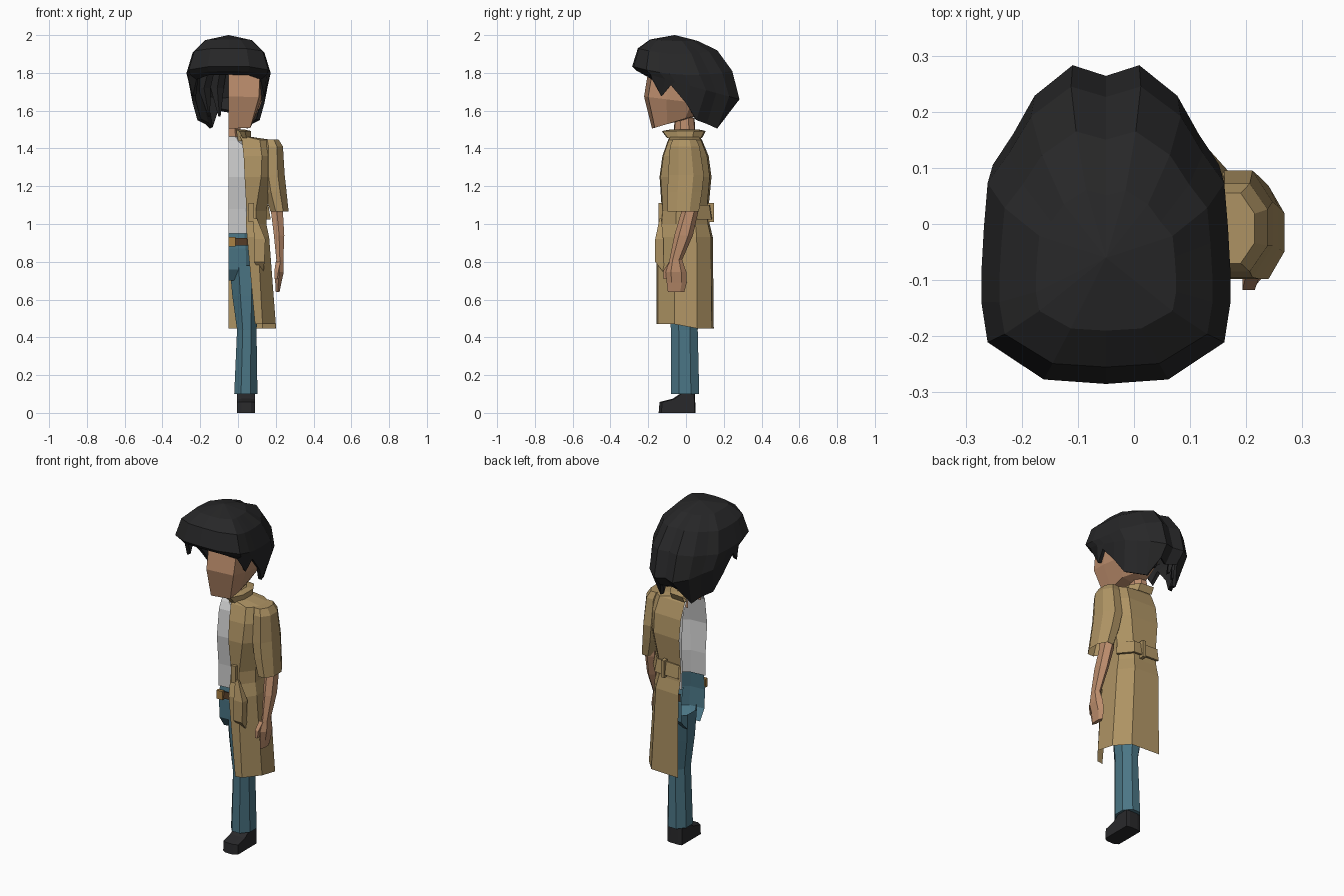
import bpy, bmesh, math

if "Cube" in bpy.data.objects:
    bpy.data.objects.remove(bpy.data.objects["Cube"])

CX = -0.05  # plane on which the half figure is cut


def mat(name, rgb):
    m = bpy.data.materials.new(name)
    m.diffuse_color = (*rgb, 1)
    m.use_nodes = True
    m.node_tree.nodes["Principled BSDF"].inputs["Base Color"].default_value = m.diffuse_color
    return m


TAN = mat("tan_cloth", (.42, .29, .125))
HAIR = mat("black_hair", (.02, .02, .021))
SKIN = mat("skin", (.5, .265, .15))
DENIM = mat("denim", (.07, .18, .235))
SHIRT = mat("light_cloth", (.55, .55, .56))
LEATHER = mat("brown_leather", (.09, .045, .02))
BUCKLE = mat("buckle", (.4, .22, .06))
SHOE = mat("dark_shoe", (.022, .022, .024))


def loft(name, rings, m, closed=False, cap0=False, cap1=False):
    """Skin a list of equal-length point rings with flat quads."""
    n = len(rings[0])
    verts = [p for r in rings for p in r]
    faces = []
    for i in range(len(rings) - 1):
        for j in range(n if closed else n - 1):
            k = (j + 1) % n
            faces.append((i*n + j, i*n + k, (i+1)*n + k, (i+1)*n + j))
    if cap0:
        faces.append(tuple(range(n))[::-1])
    if cap1:
        faces.append(tuple(range((len(rings)-1)*n, len(rings)*n)))
    me = bpy.data.meshes.new(name)
    me.from_pydata(verts, [], faces)
    me.materials.append(m)
    ob = bpy.data.objects.new(name, me)
    bpy.context.collection.objects.link(ob)
    return ob


def half(sec, hw, yf, yb, zf, zb=None, zs=None):
    """Half cross-section from front to back; z may tilt front/side/back."""
    zb = zf if zb is None else zb
    zs = (zf + zb)/2 if zs is None else zs
    out = []
    for fx, fy in sec:
        z = zs + (zb - zf)/2*fy + ((zf + zb)/2 - zs)*fy*fy
        out.append((CX + fx*hw, yf + (yb - yf)*(fy + 1)/2, z))
    return out


def oval(x0, x1, y0, y1, z, n=8):
    """Full polygon ring filling a box in x and y."""
    c = math.cos(math.pi/n)
    return [((x0+x1)/2 + (x1-x0)/2*math.cos(a)/c, (y0+y1)/2 + (y1-y0)/2*math.sin(a)/c, z)
            for a in [2*math.pi*(i + .5)/n for i in range(n)]]


def rect(x0, x1, y0, y1, z):
    return [(x0, y0, z), (x1, y0, z), (x1, y1, z), (x0, y1, z)]


def box(name, x0, x1, y0, y1, z0, z1, m):
    return loft(name, [rect(x0, x1, y0, y1, z0), rect(x0, x1, y0, y1, z1)], m, True, True, True)


# Hair: full shell with a front overhang, ragged hem and two lobes behind
HSEC = [(0, -1), (.5, -.97), (.95, -.72), (1, -.45), (1, -.25), (.98, .05),
        (.95, .35), (.78, .55), (.6, .8), (.28, 1), (0, .93)]
HEM = [(0, -.2, 1.79), (.1, -.2, 1.79), (.17, -.18, 1.765), (.19, -.13, 1.675), (.2, -.08, 1.735),
       (.19, 0, 1.64), (.165, .055, 1.55), (.125, .11, 1.53), (.1, .165, 1.505), (.055, .23, 1.6), (0, .2, 1.59)]
rows = [half(HSEC, .001, -.061, -.059, 2.0),
        half(HSEC, .125, -.19, .06, 1.977, 1.97, 1.97),
        half(HSEC, .19, -.255, .165, 1.93, 1.92, 1.9),
        half(HSEC, .222, -.285, .245, 1.835, 1.81, 1.79),
        half(HSEC, .212, -.262, .283, 1.81, 1.66, 1.735),
        [(CX + x, y, z) for x, y, z in HEM]]
rows = [r + [(2*CX - x, y, z) for x, y, z in r[-2:0:-1]] for r in rows]
hair = loft("hair", rows, HAIR, closed=True, cap0=True)
sol = hair.modifiers.new("thickness", 'SOLIDIFY')
sol.thickness = .02
sol.offset = -1

# Loose locks lying on the back of the hair
for i, (x, x2, dy) in enumerate([(.1, .13, -.045), (.04, .06, .02), (-.04, -.06, .02), (-.1, -.13, -.045)]):
    path = [(.6*x, .1 + dy, 1.92, .008), (x, .17 + dy, 1.84, .033), (x2, .2 + dy, 1.72, .035),
            (x2*.8, .17 + dy*.5, 1.57, .006)]
    loft(f"hair_lock_{i+1}", [[(CX+px-w, py-.01, pz), (CX+px, py+w*.6, pz), (CX+px+w, py-.01, pz),
                               (CX+px, py-.03, pz)] for px, py, pz, w in path], HAIR, True, True, True)

# Head and neck
FSEC = [(0, -1), (.92, -.88), (1, -.35), (1, .4), (.6, .95), (0, 1)]
loft("head", [half(FSEC, .04, -.1, .03, 1.53, 1.56), half(FSEC, .125, -.18, .07, 1.505, 1.58),
              half(FSEC, .175, -.222, .14, 1.675, 1.63), half(FSEC, .18, -.2, .17, 1.81, 1.78),
              half(FSEC, .1, -.12, .08, 1.89)], SKIN, cap1=True)
BSEC = [(0, -1), (.55, -.93), (1, -.4), (1, .4), (.55, .93), (0, 1)]
loft("neck", [half(BSEC, .07, -.07, .055, 1.41), half(BSEC, .058, -.06, .045, 1.56)], SKIN)

# Shirt
loft("shirt", [half(BSEC, w, f, b, z) for z, w, f, b in
               [(1.465, .06, -.065, .055), (1.44, .085, -.085, .07), (1.4, .18, -.105, .095),
                (1.25, .195, -.125, .11), (1.08, .165, -.11, .105), (.95, .17, -.11, .11)]], SHIRT)

# Jeans: hips, leg, belt and buckle
loft("jeans_hips", [half(BSEC, w, f, b, z) for z, w, f, b in
                    [(.96, .15, -.095, .095), (.87, .165, -.105, .115), (.76, .17, -.1, .115)]]
     + [half(BSEC, .08, -.06, .06, .7)], DENIM)
loft("jeans_leg", [oval(-.045, .12, -.098, .11, .78), oval(-.03, .115, -.09, .085, .62),
                   oval(-.005, .098, -.08, .062, .44), oval(-.02, .103, -.08, .07, .1)],
     DENIM, True, False, True)
loft("trouser_belt", [half(BSEC, .163, -.112, .118, .925), half(BSEC, .17, -.117, .123, .925),
                      half(BSEC, .172, -.12, .125, .885), half(BSEC, .165, -.113, .12, .885)], LEATHER)
box("belt_buckle", CX, -.012, -.128, -.11, .88, .93, BUCKLE)

# Shoe: side profile pushed across x
prof = [(-.145, 0), (.05, 0), (.048, .105), (-.025, .105), (-.07, .075), (-.14, .058)]
loft("shoe", [[(x, y*s, z*t) for y, z in prof] for x, s, t in
              [(-.005, .9, .97), (.018, 1, 1), (.068, 1, 1), (.09, .9, .97)]], SHOE, True, True, True)


# Coat: open front, one half of the back
def coat_ring(z, xe, xs, yf, yb, zb=None):
    zb = z if zb is None else zb
    m = CX + (xs - CX)*.72
    return [(xe, yf, z), (max(m, xe + .02), yf*.96, z), (xs, yf*.4, z), (xs, yb*.4, zb),
            (m, yb*.93, zb), (CX, yb, zb)]


loft("coat", [coat_ring(*c) for c in
              [(1.465, .01, .045, -.085, .07), (1.445, .02, .18, -.095, .085), (1.36, .03, .195, -.125, .12),
               (1.25, .035, .19, -.14, .135), (1.07, .045, .15, -.128, .118), (1.0, .042, .15, -.135, .125),
               (.93, .048, .165, -.155, .142), (.47, .09, .2, -.155, .147, .447)]], TAN)
# Collar flaring outward towards its upper edge
loft("coat_collar", [coat_ring(*c) for c in
                     [(1.44, .0, .045, -.08, .065), (1.5, -.01, .035, -.085, .07),
                      (1.492, .005, .07, -.128, .105), (1.455, .025, .07, -.1, .085)]], TAN)

# Coat belt on the back with its loops, and the hanging end in front
loft("coat_belt", [coat_ring(z, .05, .155 + d, -.133 - d, .127 + d)[3:] for z, d in
                   [(1.1, 0), (1.1, .006), (1.025, .018), (1.025, .005)]], TAN)
box("back_belt_loop", .04, .06, .115, .147, 1.01, 1.11, TAN)
box("front_belt_loop", .055, .085, -.145, -.12, 1.01, 1.11, TAN)
loft("belt_end", [rect(.08, .1, -.14, -.13, 1.03), rect(.085, .145, -.163, -.12, .92),
                  rect(.085, .14, -.163, -.12, .8), rect(.12, .135, -.12, -.1, .745)], TAN, True, True, True)

# Sleeve, arm, hand and thumb
loft("coat_sleeve", [oval(.13, .215, -.07, .055, 1.447), oval(.13, .238, -.085, .072, 1.41),
                     oval(.125, .247, -.095, .095, 1.26), oval(.14, .257, -.098, .085, 1.17),
                     oval(.172, .268, -.098, .068, 1.065)], TAN, True, True)
loft("arm", [oval(.175, .235, -.03, .06, 1.15, 6), oval(.175, .238, -.02, .058, 1.06, 6),
             oval(.19, .245, -.055, .03, .94, 6), oval(.203, .24, -.083, -.025, .81, 6),
             oval(.195, .242, -.1, -.005, .745, 6), oval(.197, .23, -.095, -.003, .69, 6),
             oval(.2, .22, -.09, -.015, .64, 6)], SKIN, True, True, True)
loft("thumb", [oval(.2, .225, -.09, -.06, .8, 4), oval(.193, .215, -.118, -.09, .755, 4),
               oval(.193, .208, -.118, -.1, .71, 4)], SKIN, True, True, True)

# Consistent outward normals on every part
for ob in bpy.data.objects:
    bm = bmesh.new()
    bm.from_mesh(ob.data)
    bmesh.ops.remove_doubles(bm, verts=bm.verts, dist=.0005)
    bmesh.ops.recalc_face_normals(bm, faces=bm.faces)
    bm.to_mesh(ob.data)
    bm.free()
